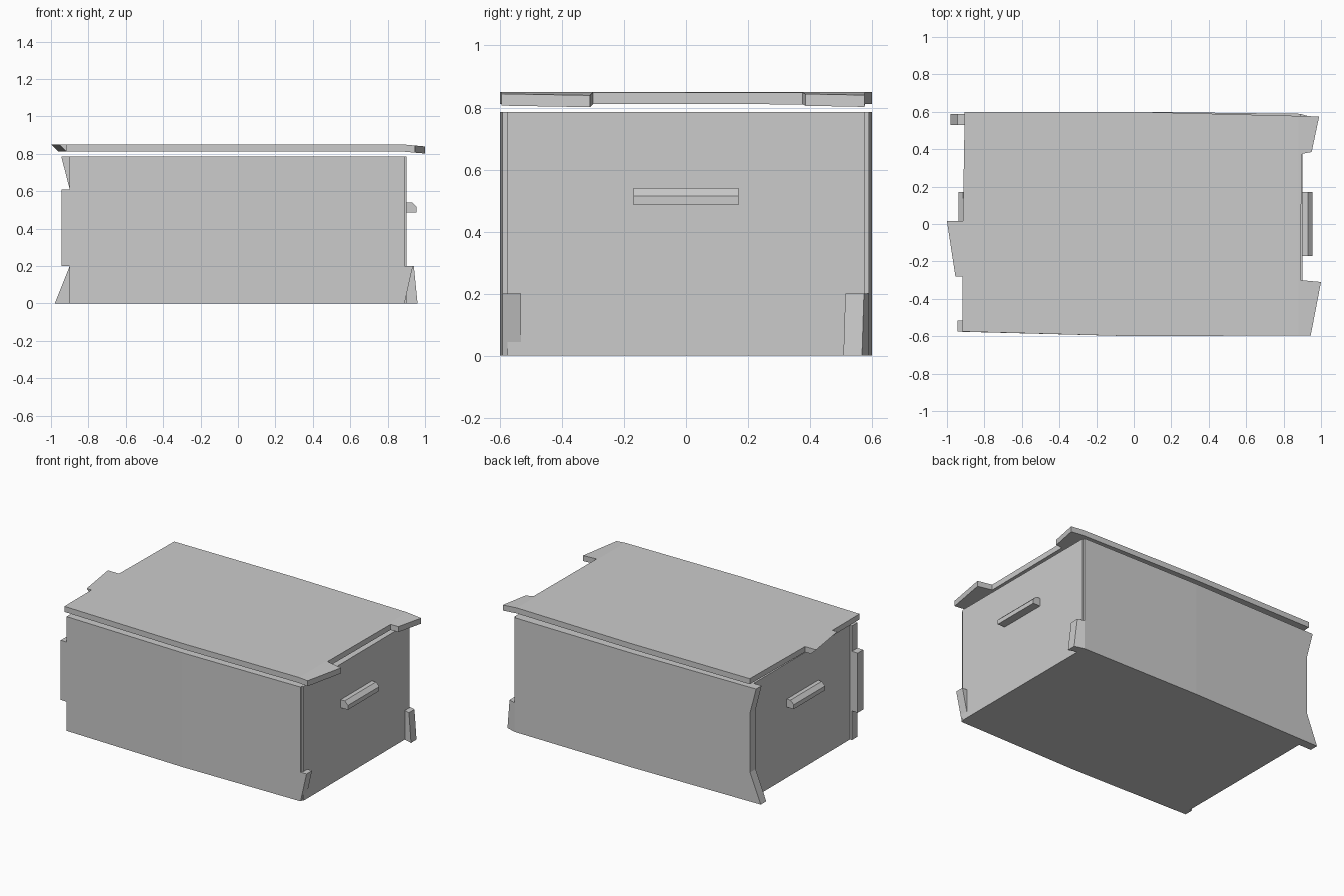
import bpy, bmesh
from mathutils import Vector

cube = bpy.data.objects.get("Cube")
if cube:
    bpy.data.objects.remove(cube, do_unlink=True)

grey = bpy.data.materials.new("plain grey")
grey.use_nodes = True
grey.diffuse_color = (0.6, 0.6, 0.6, 1)
grey.node_tree.nodes["Principled BSDF"].inputs["Base Color"].default_value = (0.6, 0.6, 0.6, 1)


def prism(name, outline, place, lo, hi, cuts=(), bend=None):
    """Extrude an outline between lo and hi, cut it across x, then bend it."""
    bm = bmesh.new()
    rings = [[bm.verts.new(place(a, b, h)) for a, b in outline] for h in (lo, hi)]
    bm.faces.new(rings[0])
    bm.faces.new(rings[1])
    n = len(outline)
    for i in range(n):
        j = (i + 1) % n
        bm.faces.new((rings[0][i], rings[0][j], rings[1][j], rings[1][i]))
    for x in cuts:
        bmesh.ops.bisect_plane(bm, geom=bm.verts[:] + bm.edges[:] + bm.faces[:],
                               plane_co=(x, 0, 0), plane_no=(1, 0, 0))
    if bend:
        for v in bm.verts:
            v.co += Vector(bend(v.co))
    bmesh.ops.recalc_face_normals(bm, faces=bm.faces)
    mesh = bpy.data.meshes.new(name)
    bm.to_mesh(mesh)
    bm.free()
    mesh.materials.append(grey)
    obj = bpy.data.objects.new(name, mesh)
    bpy.context.collection.objects.link(obj)
    return obj


def flat(a, b, h):
    return (a, b, h)


def upright(a, b, h):
    return (a, h, b)


def crosswise(a, b, h):
    return (h, a, b)


TOP = 0.785

# front wall: square tab on one end, wedge tab low on the other
front = [(-0.9, 0), (0.89, 0), (0.935, 0.2), (0.89, 0.2), (0.89, TOP),
         (-0.9, TOP), (-0.9, 0.61), (-0.945, 0.61), (-0.945, 0.2), (-0.9, 0.2)]
prism("front_wall", front, upright, -0.6, -0.54, (0,),
      lambda c: (0, max(-c.x * 0.026, c.x * 0.009), 0))

# back wall: flared tabs
back = [(-0.98, 0), (0.96, 0), (0.94, 0.2), (0.89, 0.2), (0.89, TOP),
        (-0.945, TOP), (-0.9, 0.61), (-0.9, 0.2)]
prism("back_wall", back, upright, 0.54, 0.6, (0, 0.89),
      lambda c: (0, -0.012 * abs(c.x) - max(0, c.x - 0.89) * 0.3, 0))

# side walls and floor
side = [(-0.575, 0), (0.575, 0), (0.575, TOP), (-0.575, TOP)]
prism("left_wall", side, crosswise, 0.83, 0.9)
prism("right_wall", side, crosswise, -0.885, -0.83)
prism("floor", [(-0.86, -0.55), (0.86, -0.55), (0.86, 0.55), (-0.86, 0.55)], flat, 0, 0.05)

# bevelled grips on the ends
for name, s, x in (("left_handle", 1, 0.955), ("right_handle", -1, 0.938)):
    grip = [(s * (x - 0.075), 0.485), (s * x, 0.485), (s * x, 0.515),
            (s * (x - 0.025), 0.54), (s * (x - 0.075), 0.54)]
    prism(name, grip, upright, -0.17, 0.17)


# lid with drooping tabs and an undercut tab
def lid_bend(c):
    undercut = 0.04 if c.x < -0.93 and c.z < 0.83 else 0
    return (undercut, 0, -max(0, c.x - 0.88) * 0.09)


lid = [(-0.905, 0.6), (-0.915, 0.015), (-1.0, 0.015), (-0.955, -0.28), (-0.918, -0.28),
       (-0.918, -0.575), (0, -0.6), (0.945, -0.595), (1.0, -0.31), (0.89, -0.3),
       (0.897, 0.375), (0.95, 0.385), (0.99, 0.575), (0, 0.6)]
prism("lid", lid, flat, 0.812, 0.85, (0.88,), lid_bend)
